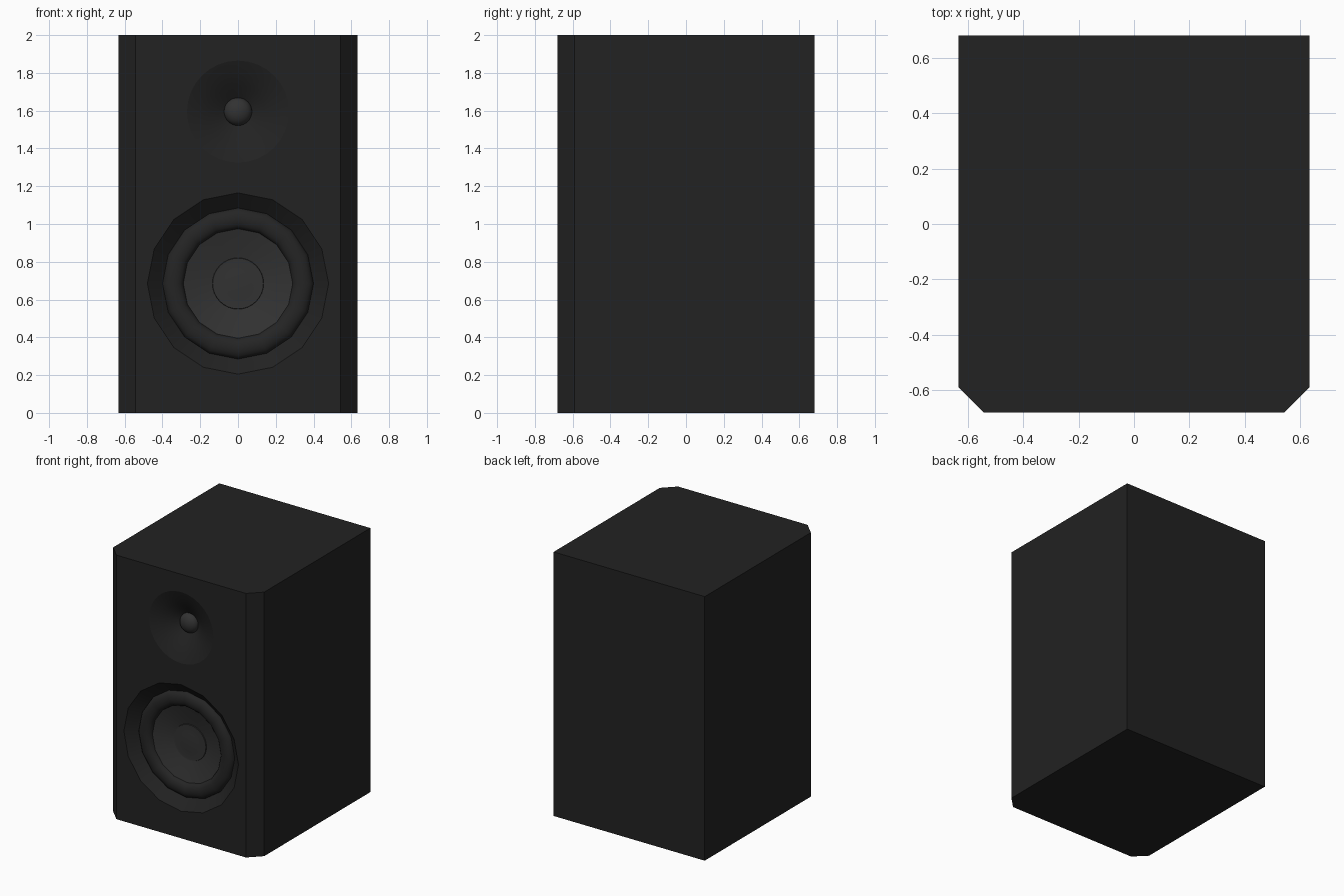
import bpy, bmesh
from math import sin, cos, pi, radians

if "Cube" in bpy.data.objects:
    bpy.data.objects.remove(bpy.data.objects["Cube"])

W, D, H, CH = 0.633, 0.68, 2.0, 0.09
WOOFER_Z, TWEETER_Z = 0.685, 1.595


def material(name, v):
    m = bpy.data.materials.new(name)
    m.diffuse_color = (v, v, v, 1)
    m.use_nodes = True
    m.node_tree.nodes["Principled BSDF"].inputs["Base Color"].default_value = m.diffuse_color
    return m


BLACK = material("black_finish", 0.016)
RUBBER = material("rubber", 0.018)
CONE = material("cone_grey", 0.032)


def finish(name, bm, mat, smooth=None):
    me = bpy.data.meshes.new(name)
    bm.to_mesh(me)
    bm.free()
    me.materials.append(mat)
    ob = bpy.data.objects.new(name, me)
    bpy.context.collection.objects.link(ob)
    if smooth:
        bpy.ops.object.select_all(action='DESELECT')
        ob.select_set(True)
        bpy.context.view_layer.objects.active = ob
        bpy.ops.object.shade_smooth_by_angle(angle=radians(smooth))
    return ob


def ring(bm, r, depth, z, n):
    return [bm.verts.new((r * sin(2 * pi * i / n), -D + depth, z + r * cos(2 * pi * i / n)))
            for i in range(n)]


def lathe(name, profile, z, n, mat, smooth=35):
    """Revolve (radius, depth behind the baffle) points about the driver axis."""
    bm = bmesh.new()
    prev = None
    for r, d in profile:
        cur = [bm.verts.new((0, -D + d, z))] * n if r == 0 else ring(bm, r, d, z, n)
        if prev:
            for i in range(n):
                j = (i + 1) % n
                f = [prev[i], prev[j], cur[j], cur[i]]
                bm.faces.new(f[:3] if r == 0 else f)
        prev = cur
    bm.normal_update()
    # visible side faces the front
    if sum(f.normal.y * f.calc_area() for f in bm.faces) > 0:
        bmesh.ops.reverse_faces(bm, faces=bm.faces[:])
    return finish(name, bm, mat, smooth)


# Cabinet: chamfered box whose front panel has two driver openings
bm = bmesh.new()
outline = [(-W + CH, -D), (W - CH, -D), (W, -D + CH), (W, D), (-W, D), (-W, -D + CH)]
low = [bm.verts.new((x, y, 0)) for x, y in outline]
top = [bm.verts.new((x, y, H)) for x, y in outline]
bm.faces.new(low[::-1])
bm.faces.new(top)
for i in range(1, 6):
    j = (i + 1) % 6
    bm.faces.new((low[i], low[j], top[j], top[i]))
front = []
for loop in ([low[0], low[1], top[1], top[0]],
             ring(bm, 0.48, 0, WOOFER_Z, 16), ring(bm, 0.27, 0, TWEETER_Z, 32)):
    for a, b in zip(loop, loop[1:] + loop[:1]):
        front.append(bm.edges.get((a, b)) or bm.edges.new((a, b)))
bmesh.ops.triangle_fill(bm, edges=front, use_beauty=True, normal=(0, -1, 0))
for f in bm.faces:
    f.normal_update()
    c = f.calc_center_median()
    if f.normal.dot((c.x, c.y, c.z - H / 2)) < 0:
        f.normal_flip()
finish("cabinet", bm, BLACK)

# Woofer: sloped recess, rolled surround, shallow cone and centre cap
lathe("woofer_recess", [(0.48, 0), (0.40, 0.07)], WOOFER_Z, 16, BLACK)
roll = [(0.345 + 0.055 * cos(pi * k / 8), 0.07 - 0.035 * sin(pi * k / 8)) for k in range(9)]
lathe("woofer_surround", roll, WOOFER_Z, 16, RUBBER)
lathe("woofer_cone", [(0.29, 0.07), (0.21, 0.093), (0.125, 0.112)], WOOFER_Z, 16, CONE)
lathe("woofer_cap", [(0.137, 0.112), (0.134, 0.104), (0.125, 0.105), (0.07, 0.101), (0, 0.099)],
      WOOFER_Z, 32, CONE)

# Tweeter: shallow waveguide with a small dome
lathe("tweeter_waveguide", [(0.27, 0), (0.21, 0.022), (0.14, 0.058), (0.072, 0.1)],
      TWEETER_Z, 32, BLACK)
dome = [(0.074 * cos(pi / 2 * k / 6), 0.1 - 0.05 * sin(pi / 2 * k / 6)) for k in range(6)]
lathe("tweeter_dome", dome + [(0, 0.05)], TWEETER_Z, 32, CONE, 60)
